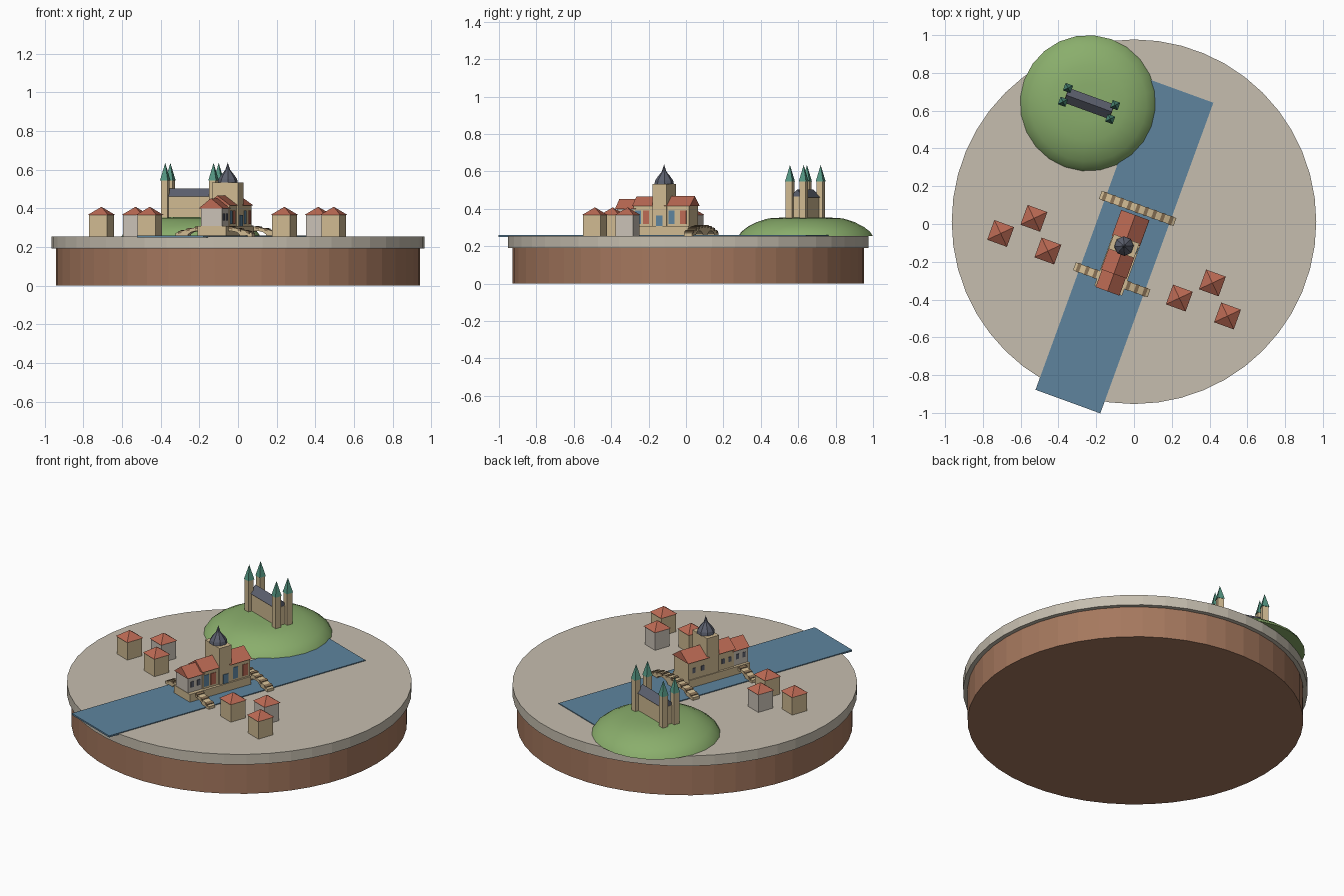
import bpy, bmesh, math
from mathutils import Matrix

cube = bpy.data.objects.get("Cube")
if cube:
    bpy.data.objects.remove(cube)


def material(name, *rgb):
    color = [((c / 255 + 0.055) / 1.055) ** 2.4 for c in rgb] + [1]
    m = bpy.data.materials.new(name)
    m.use_nodes = True
    m.diffuse_color = color
    m.node_tree.nodes["Principled BSDF"].inputs["Base Color"].default_value = color
    return m


soil = material("soil brown", 165, 120, 94)
paving = material("paving grey", 198, 190, 175)
water = material("water blue", 94, 132, 158)
grass = material("grass green", 138, 174, 108)
stone = material("sandstone", 208, 186, 146)
dark_stone = material("dark stone", 134, 112, 84)
plaster = material("pale plaster", 202, 193, 182)
tile = material("roof red", 188, 106, 84)
slate = material("slate grey", 92, 96, 110)
copper = material("copper green", 84, 150, 130)

TILT = Matrix.Rotation(math.radians(-20), 4, "Z")


def frame(x, y, z=0):
    return Matrix.Translation((x, y, z)) @ TILT


def finish(name, bm, place, mat):
    bmesh.ops.recalc_face_normals(bm, faces=bm.faces)
    bm.transform(place)
    mesh = bpy.data.meshes.new(name)
    bm.to_mesh(mesh)
    bm.free()
    mesh.materials.append(mat)
    ob = bpy.data.objects.new(name, mesh)
    bpy.context.collection.objects.link(ob)
    return ob


def box(name, place, u, v, z, mat):
    """Box from (min, max) pairs along the three local axes."""
    bm = bmesh.new()
    bmesh.ops.create_cube(bm, size=1)
    for p in bm.verts:
        p.co = [r[0] + (c + 0.5) * (r[1] - r[0]) for c, r in zip(p.co, (u, v, z))]
    return finish(name, bm, place, mat)


def extrude(name, place, profile, v, mat):
    """Profile in the local u-z plane, extruded along v."""
    bm = bmesh.new()
    face = bm.faces.new([bm.verts.new((a, v[0], b)) for a, b in profile])
    out = bmesh.ops.extrude_face_region(bm, geom=[face])["geom"]
    bmesh.ops.translate(bm, vec=(0, v[1] - v[0], 0),
                        verts=[g for g in out if isinstance(g, bmesh.types.BMVert)])
    return finish(name, bm, place, mat)


def lathe(name, place, profile, sides, mat, turn=0):
    """Rings of (radius, height); a zero radius closes to a point."""
    bm = bmesh.new()
    rings = []
    for r, z in profile:
        if r == 0:
            rings.append([bm.verts.new((0, 0, z))] * sides)
        else:
            angles = [turn + math.tau * i / sides for i in range(sides)]
            rings.append([bm.verts.new((r * math.cos(a), r * math.sin(a), z)) for a in angles])
    for low, high in zip(rings, rings[1:]):
        for i in range(sides):
            j = (i + 1) % sides
            corners = [low[i], low[j], high[j], high[i]]
            bm.faces.new(list(dict.fromkeys(corners)))
    for ring in (rings[0], rings[-1]):
        if ring[0] is not ring[1]:
            bm.faces.new(ring)
    return finish(name, bm, place, mat)


def gable(name, place, half, v, eave, peak, mat):
    extrude(name, place, [(-half, eave), (half, eave), (0, peak)], v, mat)


def pyramid(name, place, side, low, high, mat):
    lathe(name, place, [(side / math.sqrt(2), low), (0, high)], 4, mat, math.pi / 4)


# Ground disc
GROUND = 0.255
disc = Matrix.Translation((0, 0.012, 0))
lathe("soil_base", disc, [(0.94, 0), (0.94, 0.192)], 48, soil)
lathe("paved_slab", disc, [(0.965, 0.192), (0.965, GROUND)], 48, paving)

# River and its town hall share one tilted frame
hall = frame(-0.053, -0.117)
box("river", hall, (-0.18, 0.185), (-0.875, 0.875), (0.25, 0.26), water)

# Hill
hill = frame(-0.243, 0.64, GROUND)
dome = lathe("hill", hill, [(0.36, 0), (0.346, 0.022), (0.31, 0.05), (0.26, 0.075),
                            (0.2, 0.094), (0.1, 0.1), (0, 0.1)], 24, grass)
bpy.context.view_layer.objects.active = dome
dome.select_set(True)
bpy.ops.object.shade_smooth_by_angle(angle=math.radians(60))
dome.select_set(False)

# Church on the hill with four corner towers
church = frame(-0.238, 0.638)
box("church_nave", church, (-0.13, 0.13), (-0.036, 0.036), (0.34, 0.465), stone)
gable("church_roof", church @ Matrix.Rotation(math.pi / 2, 4, "Z"), 0.041,
      (-0.128, 0.128), 0.462, 0.503, slate)
for su, end in ((-1, "right"), (1, "left")):
    for sv, side in ((-1, "front"), (1, "back")):
        spot = church @ Matrix.Translation((su * 0.133, sv * 0.039, 0))
        box(f"church_tower_{side}_{end}", spot, (-0.018, 0.018), (-0.018, 0.018),
            (0.34, 0.545), stone)
        pyramid(f"church_spire_{side}_{end}", spot, 0.042, 0.545, 0.635, copper)

# Town hall wings: half width, v range, eave, peak, wall colour
box("hall_podium", hall, (-0.076, 0.08), (-0.25, 0.168), (GROUND, 0.308), stone)
wings = {"north": (0.07, (0.035, 0.168), 0.414, 0.468, stone),
         "middle": (0.063, (-0.15, -0.035), 0.414, 0.466, stone),
         "south": (0.058, (-0.248, -0.145), 0.4, 0.452, plaster)}
for name, (half, v, eave, peak, mat) in wings.items():
    box(f"{name}_wing", hall, (-half, half), v, (0.3, eave), mat)
    gable(f"{name}_wing_roof", hall, half + 0.009, (v[0] - 0.007, v[1] + 0.007),
          eave, peak, tile)

# Hall tower with bulbous cap
box("hall_tower", hall, (-0.072, 0.072), (-0.041, 0.041), (GROUND, 0.533), stone)
lathe("hall_tower_cap", hall, [(0.052, 0.533), (0.048, 0.552), (0.032, 0.575),
                               (0.013, 0.598), (0, 0.638)], 8, slate, math.pi / 8)


# Painted windows and door as thin plates
def plate(name, u, v, z, width, height, mat):
    box(name, hall, (u - 0.003, u + 0.003), (v - width / 2, v + width / 2),
        (z - height / 2, z + height / 2), mat)


plate("tower_door", 0.073, 0, 0.335, 0.036, 0.06, water)
for wing, v, mat in (("north", 0.068, water), ("north", 0.135, tile),
                     ("middle", -0.125, water), ("middle", -0.08, tile)):
    plate(f"{wing}_mural", wings[wing][0], v, 0.355, 0.034, 0.07, mat)
for wing, spots in (("north", (0.07, 0.13)), ("middle", (-0.12, -0.075)),
                    ("south", (-0.22, -0.175))):
    for v in spots:
        plate(f"{wing}_back_window", -wings[wing][0], v, 0.36, 0.02, 0.03, slate)
        if wing == "south":
            plate("south_window", wings[wing][0], v, 0.355, 0.02, 0.035, slate)

# Humped bridges with two arches and dark stone bands
SPAN = 0.21


def hump(u):
    return 0.272 + 0.038 * (1 - (u / SPAN) ** 2)


def bridge(name, v):
    top = [(SPAN * i / 8, hump(SPAN * i / 8)) for i in range(8, -9, -1)]
    under = [(-SPAN, GROUND)]
    for centre in (-0.09, 0.09):
        for i in range(9):
            a = math.pi * (1 - i / 8)
            under.append((centre + 0.055 * math.cos(a), GROUND + 0.028 * math.sin(a)))
    under.append((SPAN, GROUND))
    extrude(name, hall, top + under, (v - 0.022, v + 0.022), stone)
    for i in range(9):
        a, b = [SPAN * ((i - 4 + d) / 4.5) for d in (-0.2, 0.2)]
        band = [(a, hump(a) - 0.01), (b, hump(b) - 0.01),
                (b, hump(b) + 0.004), (a, hump(a) + 0.004)]
        extrude(f"{name}_band", hall, band, (v - 0.024, v + 0.024), dark_stone)


bridge("north_bridge", 0.212)
bridge("south_bridge", -0.19)

# Town houses
houses = ((-0.706, -0.05, stone), (-0.53, 0.03, plaster), (-0.456, -0.143, stone),
          (0.24, -0.392, stone), (0.415, -0.312, plaster), (0.495, -0.487, stone))
for x, y, wall in houses:
    spot = frame(x, y)
    box("house", spot, (-0.05, 0.05), (-0.05, 0.05), (GROUND, 0.366), wall)
    pyramid("house_roof", spot, 0.111, 0.366, 0.408, tile)
